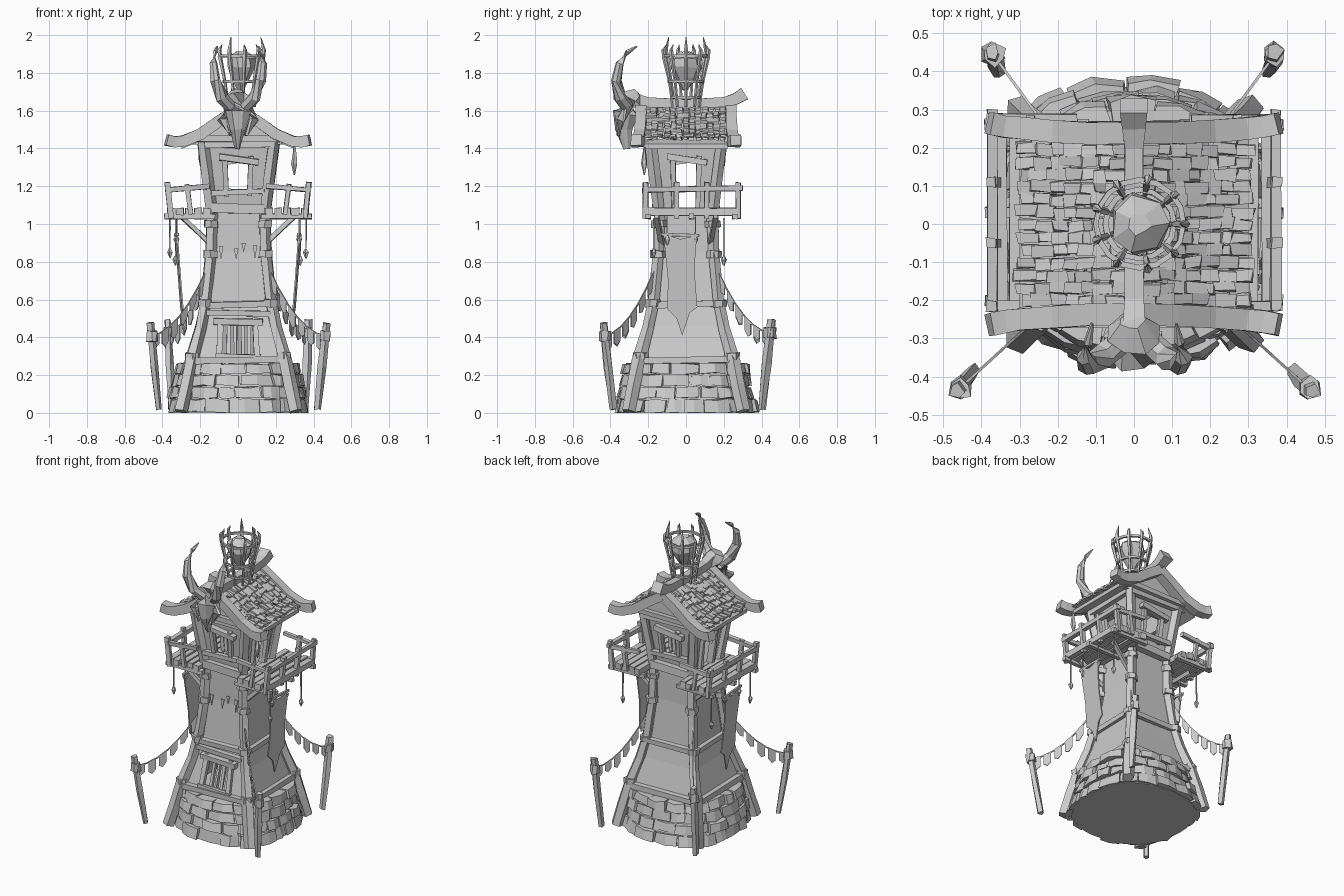
import bpy, bmesh, math, random
from mathutils import Vector, Matrix

random.seed(4)
if "Cube" in bpy.data.objects:
    bpy.data.objects.remove(bpy.data.objects["Cube"], do_unlink=True)

grey = bpy.data.materials.new("plain grey")
grey.use_nodes = True
grey.diffuse_color = (0.6, 0.6, 0.6, 1)
grey.node_tree.nodes["Principled BSDF"].inputs["Base Color"].default_value = (0.6, 0.6, 0.6, 1)
SIDES = (-1, 1)
CORNERS = [(a, b) for a in SIDES for b in SIDES]


def jit(v, amount):
    return Vector(v) + Vector([random.uniform(-amount, amount) for _ in range(3)])


def finish(name, bm):
    bmesh.ops.recalc_face_normals(bm, faces=bm.faces)
    mesh = bpy.data.meshes.new(name)
    bm.to_mesh(mesh)
    bm.free()
    mesh.materials.append(grey)
    bpy.context.collection.objects.link(bpy.data.objects.new(name, mesh))


def hull(bm, low, high):
    """Closed solid between two loops of equal length."""
    a, b = [[bm.verts.new(p) for p in loop] for loop in (low, high)]
    bm.faces.new(a)
    bm.faces.new(b)
    for i in range(len(a)):
        j = (i + 1) % len(a)
        bm.faces.new((a[i], a[j], b[j], b[i]))


def sweep(bm, path, sizes, n=4, rough=0.0):
    """Tube along a path, with one radius or one per point."""
    path = [Vector(p) for p in path]
    rings = []
    for i, p in enumerate(path):
        t = (path[min(i + 1, len(path) - 1)] - path[max(i - 1, 0)]).normalized()
        ref = Vector((0, 1, 0)) if abs(t.z) > 0.9 else Vector((0, 0, 1))
        side = t.cross(ref).normalized()
        up = side.cross(t)
        r = sizes[i] if isinstance(sizes, (list, tuple)) else sizes
        ring = []
        for k in range(n):
            a = 2 * math.pi * (k + 0.5) / n
            ring.append(bm.verts.new(jit(p + side * math.cos(a) * r + up * math.sin(a) * r, rough)))
        rings.append(ring)
    bm.faces.new(rings[0])
    bm.faces.new(rings[-1])
    for a, b in zip(rings, rings[1:]):
        for k in range(n):
            j = (k + 1) % n
            bm.faces.new((a[k], a[j], b[j], b[k]))


def beam(bm, p, q, w, rough=0.003):
    sweep(bm, [p, q], w * 0.707, 4, rough)


def lerp_table(table, x):
    for (x0, y0), (x1, y1) in zip(table, table[1:]):
        if x <= x1:
            return y0 + (y1 - y0) * (x - x0) / (x1 - x0)
    return table[-1][1]


# Tower outline: half width by height
OUTLINE = [(0, .305), (.27, .25), (.45, .2), (.6, .17), (.85, .145), (1.05, .14), (1.45, .19)]


def half(z):
    return lerp_table(OUTLINE, z)


def on_wall(k, u, z, out=0.0):
    return Matrix.Rotation(k * math.pi / 2, 3, 'Z') @ Vector((u, -half(z) - out, z))


def panel(bm, k, f0, f1, z0, z1, d0=-.03, d1=-.005):
    def loop(d):
        return [on_wall(k, f * half(z), z, d) for f, z in ((f0, z0), (f1, z0), (f1, z1), (f0, z1))]
    hull(bm, loop(d0), loop(d1))


# Stone base: core and four rings of rough blocks, slightly squared in plan
def base_radius(z, a):
    return (.375 - .23 * z) * (1 + .035 * (1 - math.cos(4 * a)))


bm = bmesh.new()
angles = [i * math.tau / 16 for i in range(16)]
hull(bm, *[[(math.cos(a) * (base_radius(z, a) - .013), math.sin(a) * (base_radius(z, a) - .013), z) for a in angles]
           for z in (0, .255)])
finish("base_core", bm)
bm = bmesh.new()
levels = [0, .075, .14, .205, .265]
for row, (z0, z1) in enumerate(zip(levels, levels[1:])):
    n = 19 - row
    cuts = [2 * math.pi * (i + row * .5 + random.uniform(-.25, .25)) / n for i in range(n)]
    for i in range(n):
        a0, a1 = cuts[i] + .012, (cuts[i + 1] if i < n - 1 else cuts[0] + 2 * math.pi) - .012
        mid = (a0 + a1) / 2
        out = random.uniform(-.013, .015)
        loops = []
        for z in (z0 + .003, z1 - .004):
            loop = []
            for a, d in ((a0, -.07), (a0, 0), (mid, .008), (a1, 0), (a1, -.07)):
                r = base_radius(z, a) + out + d
                p = jit((math.cos(a) * r, math.sin(a) * r, z), .006)
                loop.append(Vector((p.x, p.y, max(0, p.z))))
            loops.append(loop)
        hull(bm, *loops)
finish("base_stones", bm)

# Walls of the shaft, with a barred opening at the front
bm = bmesh.new()
for k in range(4):
    for z0, z1 in ((.25, .3), (.3, .46), (.46, .6), (.6, .85), (.85, 1.07)):
        if k == 0 and z0 == .3:
            panel(bm, k, -1, -.42, z0, z1)
            panel(bm, k, .42, 1, z0, z1)
        else:
            panel(bm, k, -1, 1, z0, z1)
finish("shaft_walls", bm)
bm = bmesh.new()
for u in (-.05, -.015, .025, .06):
    beam(bm, on_wall(0, u, .29, -.03), on_wall(0, u, .47, -.03), .018)
for u in (-.1, .1):
    beam(bm, on_wall(0, u, .28), on_wall(0, u * .9, .5), .03)
beam(bm, on_wall(0, -.13, .485, .01), on_wall(0, .13, .48, .01), .035)
beam(bm, on_wall(0, -.12, .3, .01), on_wall(0, .12, .295, .01), .025)
beam(bm, on_wall(0, -.17, .53, .008), on_wall(0, .17, .525, .008), .03)
finish("lower_window_frame", bm)

# Cabin walls: windows front and back, doorways to the balconies
bm = bmesh.new()
frames = bmesh.new()
for k in range(4):
    door = k % 2 == 1
    sill = 1.08 if door else 1.17
    panel(bm, k, -1, 1, 1.05, sill)
    panel(bm, k, -1, 1, 1.33, 1.46)
    for s in SIDES:
        f = sorted((s * .38, s))
        panel(bm, k, *f, sill, 1.33)
        beam(frames, on_wall(k, s * .062, sill - .02, .005), on_wall(k, s * .07, 1.36, .005), .025)
    beam(frames, on_wall(k, -.1, 1.355, .012), on_wall(k, .11, 1.325, .012), .035)
    if not door:
        beam(frames, on_wall(k, -.14, 1.165, .012), on_wall(k, .14, 1.175, .012), .03)
        beam(frames, on_wall(k, -.14, 1.085, .01), on_wall(k, .14, 1.08, .01), .05)
finish("cabin_walls", bm)
finish("cabin_frames", frames)

# Curved corner posts, bindings and cross beams
bm = bmesh.new()
bands = bmesh.new()
heights = [.01, .15, .27, .45, .6, .85, 1.05, 1.25, 1.45]
for sx, sy in CORNERS:
    sweep(bm, [(sx * half(z), sy * half(z), z) for z in heights], [.038] * 3 + [.032] * 6, 5, .003)
    for z in (.3, .58, .84, 1.0):
        h = half(z)
        sweep(bands, [(sx * h, sy * h, z - .018), (sx * h, sy * h, z + .018)], .041, 6, .004)
finish("corner_posts", bm)
finish("post_bindings", bands)
bm = bmesh.new()
for k in range(4):
    for z, w in ((.275, .035), (.57, .032), (1.42, .04)):
        beam(bm, on_wall(k, -half(z), z, .005), on_wall(k, half(z), z + .008, .005), w)
finish("cross_beams", bm)

# Torn rags hanging on the front of the shaft
bm = bmesh.new()
for u, z, h in ((-.09, .88, .07), (-.01, .87, .06), (.03, .9, .05), (.09, .89, .08)):
    hull(bm, *[[on_wall(0, u - .012, z, d), on_wall(0, u + .012, z, d), on_wall(0, u, z - h, d)] for d in (.002, .007)])
finish("front_rags", bm)

# Side balconies: planks, joists, braces and railings
planks, rails, braces = bmesh.new(), bmesh.new(), bmesh.new()
for s in SIDES:
    for i in range(5):
        x = s * (.165 + i * .047)
        beam(planks, (x, -.22 + random.uniform(-.01, .01), 1.065), (x, .28 + random.uniform(-.01, .01), 1.065), .04)
    for y in (-.2, .03, .26):
        beam(braces, (s * .12, y, 1.04), (s * .39, y, 1.04), .028)
    for y in (-.13, .13):
        beam(braces, (s * .15, y, .9), (s * .3, y * 1.2, 1.04), .024)
    for y in (-.215, -.05, .11, .275):
        beam(rails, (s * .355, y, 1.03), (s * .375, y, 1.22), .026)
    beam(rails, (s * .372, -.23, 1.18), (s * .372, .3, 1.19), .028)
    for y in (-.215, .275):
        beam(rails, (s * .15, y, 1.2), (s * .38, y, 1.18), .024)
        beam(rails, (s * .25, y, 1.05), (s * .27, y, 1.21), .022)
finish("balcony_planks", planks)
finish("balcony_railings", rails)
finish("balcony_supports", braces)

# Torn side banners and hanging charms
bm = bmesh.new()
charms = bmesh.new()
cloth = [(-.12, .95), (-.03, .92), (.055, .94), (.045, .75), (.06, .56), (.02, .53), (-.02, .41),
         (-.05, .5), (-.1, .55), (-.095, .7)]
for s in SIDES:
    loops = [[(s * (.33 - .08 * (.95 - z) + .06 * y) + d, y, z) for y, z in cloth] for d in (-.004, .004)]
    hull(bm, *loops)
    beam(charms, (s * .32, -.13, .945), (s * .33, .07, .94), .014)
    for x, y, top, drop in ((.325, -.1, 1.04, .1), (.325, .05, 1.04, .1), (.36, -.17, 1.03, .16), (.33, .2, 1.03, .2)):
        beam(charms, (s * x, y, top), (s * x, y, top - drop), .007, .001)
        sweep(charms, [(s * x, y, top - drop - d) for d in (0, .02, .05)], [.006, .016, .003], 5, .002)
sweep(charms, [(.3, -.22, z) for z in (1.42, 1.36, 1.32, 1.26)], [.004, .012, .017, .003], 5, .002)
finish("side_banners", bm)
finish("hanging_charms", charms)

# Roof: curved sheet, rows of tiles, gables, barge boards and ridge
SLOPE = [(0, 1.62), (.1, 1.55), (.2, 1.475), (.3, 1.435)]
bm, tiles = bmesh.new(), bmesh.new()
for s in SIDES:
    top = [(s * x, z - .012) for x, z in SLOPE]
    outline = top + [(x, z - .025) for x, z in reversed(top)]
    hull(bm, *[[(x, y, z) for x, z in outline] for y in (-.22, .22)])
    for row in range(7):
        x0, x1 = .008 + row * .04, .063 + row * .04
        for i in range(13):
            y = -.215 + i * .033 + random.uniform(-.004, .004)
            end = x1 + random.uniform(-.013, .013)
            loops = []
            for lift in (0, .014):
                loops.append([jit((s * x, yy, lerp_table(SLOPE, x) + lift + e), .005) for x, yy, e in
                              ((x0, y, -.006), (end, y, .01), (end, y + .029, .01), (x0, y + .029, -.006))])
            hull(tiles, *loops)
finish("roof_sheet", bm)
finish("roof_tiles", tiles)
bm = bmesh.new()
for y in (-.2, .18):
    hull(bm, *[[(-.26, v, 1.42), (.26, v, 1.42), (.1, v, 1.53), (0, v, 1.59), (-.1, v, 1.53)] for v in (y, y + .02)])
finish("gables", bm)
bm = bmesh.new()
curve = ((0, 1.61, .238), (.1, 1.545, .238), (.2, 1.475, .243), (.29, 1.438, .25), (.34, 1.435, .256), (.38, 1.445, .264))
for sx, sy in CORNERS:
    sweep(bm, [(sx * x, sy * y, z) for x, z, y in curve], .041, 4, .002)
for sy in SIDES:
    beam(bm, (-.27, sy * .22, 1.45), (.27, sy * .22, 1.45), .03)
finish("barge_boards", bm)
bm = bmesh.new()
sweep(bm, [(0, -.29, 1.67), (0, -.2, 1.645), (0, 0, 1.635), (0, .2, 1.645), (0, .26, 1.66), (0, .31, 1.69)],
      [.04, .036, .034, .036, .042, .05], 4, .002)
finish("ridge_beam", bm)

# Horned skull on the front gable
bm = bmesh.new()
sweep(bm, [(0, -.25, 1.69), (0, -.29, 1.66), (0, -.32, 1.59), (0, -.33, 1.5), (0, -.31, 1.4)],
      [.035, .07, .072, .045, .015], 8, .006)
for s in SIDES:
    sweep(bm, [(s * .05, -.3, 1.62), (s * .085, -.35, 1.55), (s * .04, -.36, 1.47)], [.03, .028, .01], 5, .003)
finish("skull", bm)
bm = bmesh.new()
for s in SIDES:
    sweep(bm, [(s * .04, -.31, 1.62), (s * .085, -.35, 1.67), (s * .12, -.37, 1.76), (s * .13, -.35, 1.85),
               (s * .12, -.31, 1.91), (s * .11, -.26, 1.94)], [.033, .034, .028, .022, .013, .003], 7, .002)
finish("horns", bm)

# Fire basket: stand, hoops, curved spikes and a faceted flame
bm = bmesh.new()
for z, r in ((1.67, .075), (1.755, .09), (1.89, .115)):
    ring = [(.015 + r * math.cos(a * math.pi / 8), r * math.sin(a * math.pi / 8), z) for a in range(17)]
    sweep(bm, ring, .01, 4, .001)
for i in range(9):
    a = i * math.tau / 9
    spike = [(.015 + r * math.cos(a), r * math.sin(a), z) for r, z in
             ((.07, 1.62), (.09, 1.755), (.117, 1.88), (.122, 1.92), (.105, 1.95 + .04 * (i % 3 == 0)))]
    sweep(bm, spike, [.008, .008, .012, .011, .002], 5, .001)
finish("fire_basket", bm)
bm = bmesh.new()
sweep(bm, [(.015, 0, z) for z in (1.71, 1.77, 1.83, 1.88, 1.91)], [.015, .055, .082, .076, .03], 7, .006)
finish("flame", bm)

# Leaning stakes with ropes and bunting
stakes, ropes, flags = bmesh.new(), bmesh.new(), bmesh.new()
for sx, sy in CORNERS:
    if sy < 0:
        foot, tip = Vector((sx * .42, -.385, .02)), Vector((sx * .465, -.44, .475))
    else:
        foot, tip = Vector((sx * .355, .4, .02)), Vector((sx * .372, .452, .495))
    sweep(stakes, [foot, foot.lerp(tip, .5), tip], [.02, .024, .02], 5, .005)
    tie = foot.lerp(tip, .85)
    sweep(stakes, [tie - Vector((0, 0, .025)), tie + Vector((0, 0, .025))], .031, 6, .007)
    end = Vector((sx * .165, sy * .165, .76))
    line = [tie.lerp(end, t / 6) - Vector((0, 0, .3 * (t / 6) * (1 - t / 6))) for t in range(7)]
    sweep(ropes, line, .005, 4)
    for p, q in zip(line[:-1], line[1:]):
        a, b = p.lerp(q, .15), p.lerp(q, .85)
        drop = Vector((0, 0, random.uniform(.065, .09)))
        side = (b - a).cross(drop).normalized() * .003
        shape = [a, b, b - drop * .8, a.lerp(b, .5) - drop, a - drop * .7]
        hull(flags, [v - side for v in shape], [v + side for v in shape])
finish("stakes", stakes)
finish("bunting_ropes", ropes)
finish("bunting_flags", flags)
